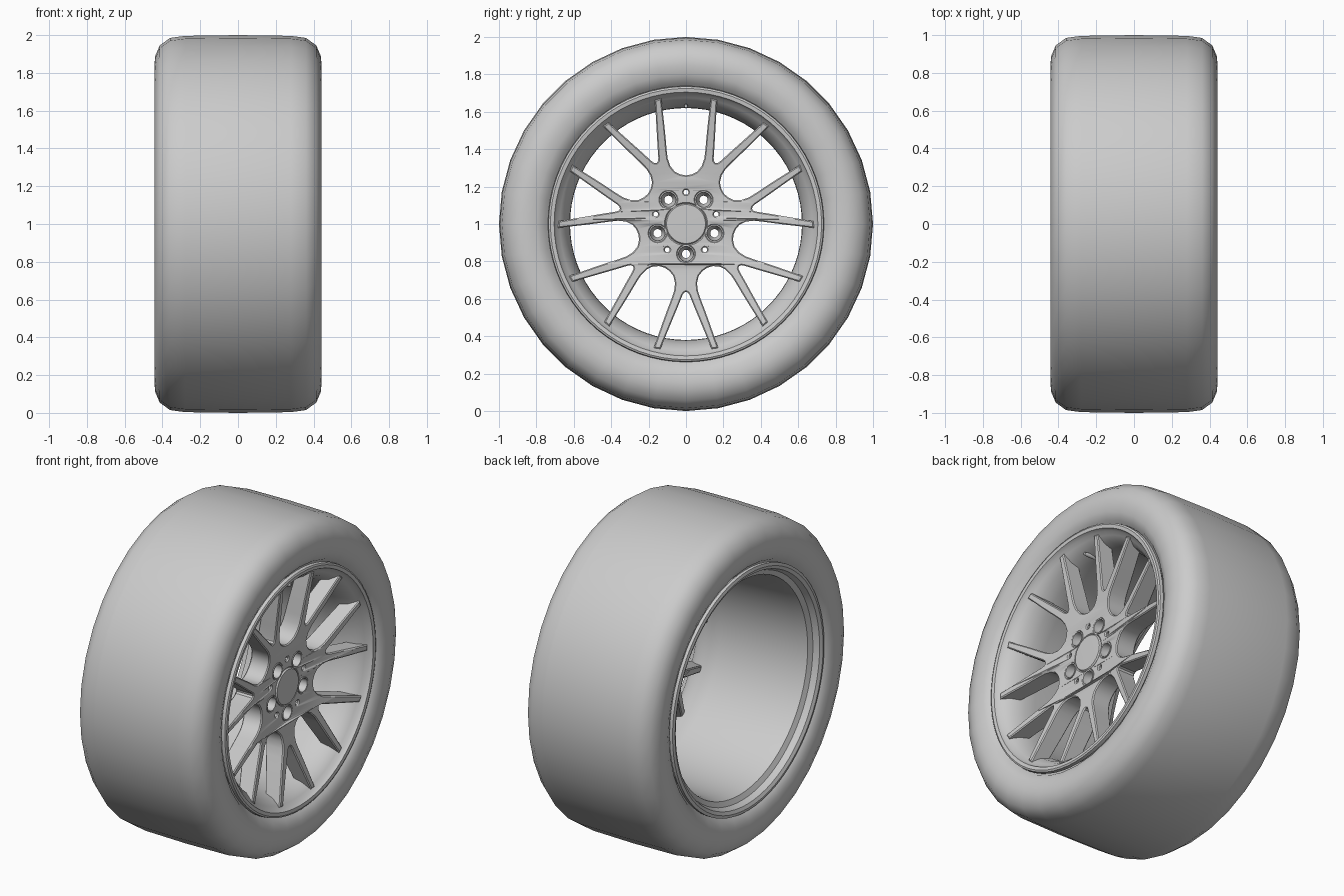
import bpy, bmesh, math
from math import sin, cos, pi, atan2, hypot

if "Cube" in bpy.data.objects:
    bpy.data.objects.remove(bpy.data.objects["Cube"])

CZ = 1.0  # axle height


def finish(obj, angle=35):
    bpy.ops.object.select_all(action='DESELECT')
    obj.select_set(True)
    bpy.context.view_layer.objects.active = obj
    bpy.ops.object.shade_smooth_by_angle(angle=math.radians(angle))


def lathe(name, profile, seg, cy=0.0, cz=0.0, closed=False, angle=35):
    """Revolve (x, radius) points about an axis parallel to X."""
    bm = bmesh.new()
    rings = []
    for x, r in profile:
        if r == 0:
            rings.append([bm.verts.new((x, cy, CZ + cz))] * seg)
        else:
            rings.append([bm.verts.new((x, cy + r * cos(2 * pi * i / seg),
                                        CZ + cz + r * sin(2 * pi * i / seg)))
                          for i in range(seg)])
    pairs = list(zip(rings, rings[1:]))
    if closed:
        pairs.append((rings[-1], rings[0]))
    for a, b in pairs:
        for i in range(seg):
            j = (i + 1) % seg
            quad = list(dict.fromkeys([a[i], a[j], b[j], b[i]]))
            bm.faces.new(quad)
    bmesh.ops.recalc_face_normals(bm, faces=bm.faces)
    me = bpy.data.meshes.new(name)
    bm.to_mesh(me)
    bm.free()
    obj = bpy.data.objects.new(name, me)
    bpy.context.collection.objects.link(obj)
    finish(obj, angle)
    return obj


# Tyre: half profile mirrored across the width
half = [(0.36, 0.70), (0.385, 0.735), (0.415, 0.755), (0.435, 0.80), (0.442, 0.85),
        (0.438, 0.89), (0.415, 0.945), (0.36, 0.985), (0.28, 0.996)]
lathe("tyre", half + [(0, 1.0)] + [(-x, r) for x, r in reversed(half)], 36, angle=50)

# Rim: front lip, barrel, back lip, then the outer skin
lathe("rim", [(0.405, 0.738), (0.425, 0.735), (0.43, 0.725), (0.427, 0.705), (0.405, 0.695),
              (0.39, 0.675), (0.35, 0.645), (0.28, 0.622), (0.20, 0.620), (-0.30, 0.645),
              (-0.37, 0.655), (-0.385, 0.685), (-0.42, 0.70), (-0.43, 0.72), (-0.425, 0.738),
              (-0.405, 0.738), (-0.385, 0.71), (-0.30, 0.675), (0.25, 0.65), (0.385, 0.71)],
      72, closed=True)

# Spoke outline: narrow V inside each forked spoke, wide U between forks
STEP = 2 * pi / 7
V_EDGE = [(0.362, 0.0), (0.368, 0.012), (0.385, 0.021), (0.45, 0.047), (0.52, 0.076),
          (0.59, 0.105), (0.668, 0.137)]
U_EDGE = [(0.672, 0.132), (0.60, 0.124), (0.53, 0.116), (0.46, 0.109), (0.40, 0.104),
          (0.35, 0.098), (0.31, 0.084), (0.28, 0.060), (0.265, 0.030), (0.26, 0.0)]
fork = [(hypot(u, v), atan2(v, u)) for u, v in V_EDGE]
fork += [(hypot(u, v), STEP / 2 - atan2(v, u)) for u, v in U_EDGE]
mirrored = [(r, -a) for r, a in reversed(fork)]
star = []
for k in range(7):
    base = -pi / 2 + k * STEP
    star += [(r * cos(base + a), r * sin(base + a)) for r, a in mirrored[:-1] + fork[:-1]]


def ring_points(radius, start, n=5):
    return [(radius * cos(start + 2 * pi * i / n), radius * sin(start + 2 * pi * i / n))
            for i in range(n)]


def circle(c, r, n):
    return [(c[0] + r * cos(2 * pi * i / n), c[1] + r * sin(2 * pi * i / n)) for i in range(n)]


LUGS = ring_points(0.16, -pi / 2)
loops = [star, circle((0, 0), 0.11, 40)]
loops += [circle(p, 0.045, 24) for p in LUGS]
loops += [circle(p, 0.013, 12) for p in ring_points(0.17, pi / 2)]

# Spokes and hub: filled curve with holes, then dished towards the hub
cu = bpy.data.curves.new("spokes", 'CURVE')
cu.dimensions = '2D'
cu.fill_mode = 'BOTH'
cu.extrude = 0.05
cu.bevel_depth = 0.006
cu.bevel_resolution = 0
cu.offset = -0.006
for pts in loops:
    sp = cu.splines.new('POLY')
    sp.points.add(len(pts) - 1)
    for p, (a, b) in zip(sp.points, pts):
        p.co = (a, b, 0, 1)
    sp.use_cyclic_u = True
spokes = bpy.data.objects.new("spokes", cu)
bpy.context.collection.objects.link(spokes)
bpy.ops.object.select_all(action='DESELECT')
spokes.select_set(True)
bpy.context.view_layer.objects.active = spokes
bpy.ops.object.convert(target='MESH')
spokes = bpy.context.view_layer.objects.active
top = max(v.co.z for v in spokes.data.vertices)
for v in spokes.data.vertices:
    a, b, z = v.co
    t = min(1, max(0, (hypot(a, b) - 0.24) / 0.44))
    front = 0.335 + 0.07 * t
    thick = 0.13 - 0.03 * t
    v.co = (front - thick * (top - z) / (2 * top), a, b + CZ)
bm = bmesh.new()
bm.from_mesh(spokes.data)
bmesh.ops.remove_doubles(bm, verts=bm.verts, dist=0.0002)
bmesh.ops.recalc_face_normals(bm, faces=bm.faces)
bm.to_mesh(spokes.data)
bm.free()
finish(spokes, 30)

# Centre cap
lathe("centre_cap", [(0.21, 0), (0.21, 0.11), (0.332, 0.11), (0.34, 0.104), (0.342, 0)], 40)

# Lug seats: open tapered rings inside the bolt pockets
for y, z in LUGS:
    lathe("lug_seat", [(0.337, 0.047), (0.337, 0.040), (0.27, 0.036), (0.25, 0.022),
                       (0.205, 0.022), (0.205, 0.047)], 24, y, z, closed=True)

# Valve stem at the top of the barrel
lathe("valve_stem", [(0.27, 0), (0.27, 0.012), (0.34, 0.012), (0.36, 0.008), (0.36, 0)],
      12, 0, 0.63)
